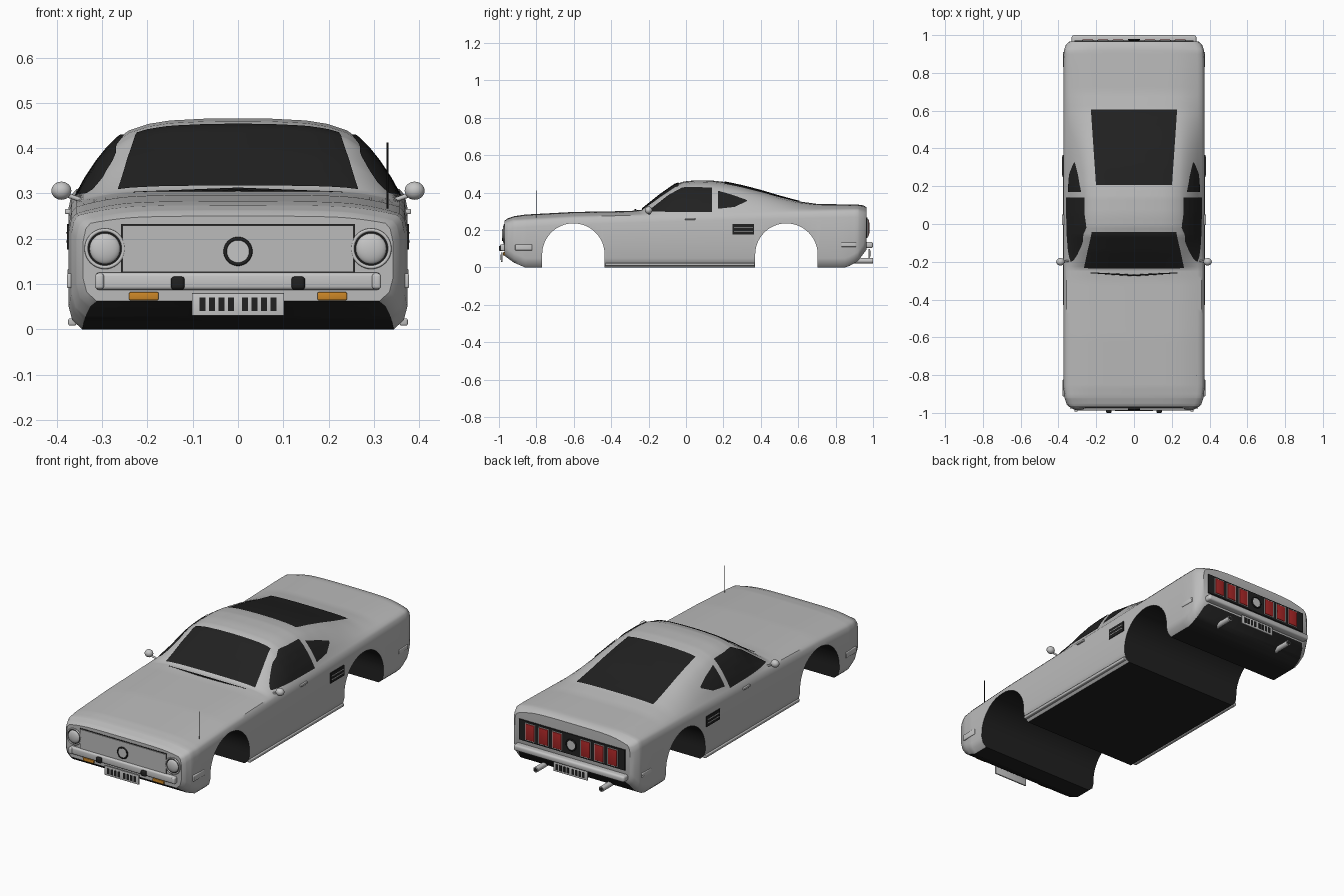
import bpy, bmesh, math
from mathutils import Vector
from mathutils.bvhtree import BVHTree

if "Cube" in bpy.data.objects:
    bpy.data.objects.remove(bpy.data.objects["Cube"])


def material(name, r, g, b):
    m = bpy.data.materials.new(name)
    m.use_nodes = True
    m.diffuse_color = (r, g, b, 1)
    m.node_tree.nodes["Principled BSDF"].inputs["Base Color"].default_value = (r, g, b, 1)
    return m


PAINT = material("grey paint", .5, .5, .5)
BLACK = material("black", .015, .015, .015)
CHROME = material("light trim", .56, .56, .56)
ORANGE = material("orange lens", .6, .24, .02)
RED = material("red lens", .4, .02, .02)


def finish(name, bm, mats, angle=35):
    bmesh.ops.recalc_face_normals(bm, faces=bm.faces)
    mesh = bpy.data.meshes.new(name)
    bm.to_mesh(mesh)
    bm.free()
    for m in mats:
        mesh.materials.append(m)
    ob = bpy.data.objects.new(name, mesh)
    bpy.context.collection.objects.link(ob)
    smooth(ob, angle)
    return ob


def smooth(ob, angle=35):
    bpy.ops.object.select_all(action='DESELECT')
    ob.select_set(True)
    bpy.context.view_layer.objects.active = ob
    bpy.ops.object.shade_smooth_by_angle(angle=math.radians(angle))


def box(name, loc, size, mat, bevel=0):
    bm = bmesh.new()
    bmesh.ops.create_cube(bm, size=1)
    for v in bm.verts:
        v.co = Vector(a * s + c for a, s, c in zip(v.co, size, loc))
    if bevel:
        bmesh.ops.bevel(bm, geom=bm.edges[:], offset=bevel, segments=3, profile=.5, affect='EDGES')
    return finish(name, bm, [mat])


def rod(name, start, end, radius, mat, sides=32):
    a, b = Vector(start), Vector(end)
    bm = bmesh.new()
    bmesh.ops.create_cone(bm, cap_ends=True, segments=sides, radius1=radius,
                          radius2=radius, depth=(b - a).length)
    turn = (b - a).to_track_quat('Z', 'Y')
    for v in bm.verts:
        v.co = turn @ v.co + (a + b) / 2
    return finish(name, bm, [mat])


def ball(name, loc, size, mat):
    bm = bmesh.new()
    bmesh.ops.create_uvsphere(bm, u_segments=24, v_segments=16, radius=1)
    for v in bm.verts:
        v.co = Vector(a * s + c for a, s, c in zip(v.co, size, loc))
    return finish(name, bm, [mat])


def ring(name, loc, radius, tube, mat):
    bpy.ops.mesh.primitive_torus_add(location=loc, rotation=(math.pi / 2, 0, 0), major_segments=40,
                                     minor_segments=10, major_radius=radius, minor_radius=tube)
    ob = bpy.context.object
    ob.name = name
    ob.data.materials.append(mat)
    smooth(ob, 60)


def lerp(points, t):
    for (a, p), (b, q) in zip(points, points[1:]):
        if t <= b:
            return p + (q - p) * max(0, t - a) / (b - a)
    return points[-1][1]


# Body shell: cross-sections lofted from nose to tail
TOP = [(-.97, .25), (-.955, .262), (-.92, .274), (-.86, .283), (-.6, .297), (-.3, .302),
       (-.24, .308), (-.14, .388), (-.06, .444), (-.01, .46), (.05, .466), (.14, .465),
       (.2, .458), (.3, .437), (.4, .411), (.5, .381), (.6, .354), (.7, .34), (.92, .336),
       (.95, .332), (.965, .322)]
BELT = [(-.97, .234), (-.92, .252), (-.6, .27), (0, .288), (.5, .3), (.92, .31), (.965, .294)]
WIDTH = [(-.97, .342), (-.955, .356), (-.92, .368), (-.86, .374), (.86, .374), (.92, .371),
         (.95, .36), (.965, .343)]
FLOOR = [(-.97, .062), (-.92, .026), (-.86, 0), (.86, 0), (.92, .035), (.965, .095)]
DOME = [(1, 0), (.94, .23), (.87, .45), (.8, .63), (.735, .76), (.67, .85), (.55, .93),
        (.42, .972), (.2, .995), (0, 1)]


def section(y):
    top, belt, w, floor = (lerp(p, y) for p in (TOP, BELT, WIDTH, FLOOR))
    half = [(0, floor), (w - .03, floor), (w - .008, floor + .02), (w, floor + .05),
            (w, belt - .04), (w - .006, belt - .012)]
    half += [((w - .016) * x, belt + (top - belt) * h) for x, h in DOME]
    return half + [(-x, z) for x, z in half[-2:0:-1]]


stations = sorted({round(-.95 + i * .025, 3) for i in range(77)} | {y for y, _ in TOP})
bm = bmesh.new()
loops = [[bm.verts.new((x, y, z)) for x, z in section(y)] for y in stations]
count = len(loops[0])
for a, b in zip(loops, loops[1:]):
    for i in range(count):
        j = (i + 1) % count
        f = bm.faces.new((a[i], a[j], b[j], b[i]))
        f.material_index = int(i in (0, count - 1))
bm.faces.new(loops[0])
bm.faces.new(loops[-1])
bmesh.ops.recalc_face_normals(bm, faces=bm.faces)
surface = BVHTree.FromBMesh(bm)
body = finish("body_shell", bm, [PAINT, BLACK])

# Wheel arches cut right through the body
for y in (-.602, .537):
    bm = bmesh.new()
    arc = [(y + .167 * math.cos(math.pi * i / 32), .069 + .167 * math.sin(math.pi * i / 32))
           for i in range(33)]
    arc += [(y - .167, -.1), (y + .167, -.1)]
    face = bm.faces.new([bm.verts.new((-.5, p, z)) for p, z in arc])
    grown = bmesh.ops.extrude_face_region(bm, geom=[face])["geom"]
    bmesh.ops.translate(bm, vec=(1, 0, 0), verts=[g for g in grown if isinstance(g, bmesh.types.BMVert)])
    for f in bm.faces:
        f.material_index = 1
    cutter = finish("arch_cutter", bm, [PAINT, BLACK])
    cutter.hide_render = True
    mod = body.modifiers.new("arch", 'BOOLEAN')
    mod.operation, mod.solver, mod.object = 'DIFFERENCE', 'EXACT', cutter
    bpy.context.view_layer.objects.active = body
    bpy.ops.object.modifier_apply(modifier="arch")
    bpy.data.objects.remove(cutter)
smooth(body)


# Glass: thin patches between two edges, laid on the body surface
def glass(name, low, high, place, direction, n=20):
    bm = bmesh.new()
    grid = []
    for i in range(n + 1):
        row = []
        for k in range(n + 1):
            s, t = k / n, i / n
            u = lerp([(j / (len(low) - 1), Vector(p)) for j, p in enumerate(low)], s)
            v = lerp([(j / (len(high) - 1), Vector(p)) for j, p in enumerate(high)], s)
            hit, normal, _, _ = surface.ray_cast(place(u.lerp(v, t)), direction)
            row.append(bm.verts.new(hit + normal * .004))
        grid.append(row)
    for a, b in zip(grid, grid[1:]):
        for k in range(n):
            bm.faces.new((a[k], a[k + 1], b[k + 1], b[k]))
    return finish(name, bm, [BLACK])


down = Vector((0, 0, -1))
above = lambda p: Vector((p.x, p.y, 1))
glass("windshield", [(-.265, -.232), (.265, -.232)], [(-.222, -.04), (.222, -.04)], above, down)
glass("rear_window", [(-.2, .205), (.2, .205)], [(-.228, .605), (.228, .605)], above, down)
for side, s in (("left", 1), ("right", -1)):
    beside = lambda p: Vector((s, p.x, p.y))
    inward = Vector((-s, 0, 0))
    glass(side + "_door_window", [(-.2, .297), (-.08, .295), (.02, .294), (.14, .294)],
          [(-.19, .308), (-.09, .387), (-.015, .427), (.14, .425)], beside, inward)
    glass(side + "_quarter_window", [(.17, .312), (.26, .322), (.325, .352)],
          [(.17, .408), (.25, .385), (.325, .358)], beside, inward)

    # Flank details
    box(side + "_side_vent", (s * .374, .307, .204), (.008, .115, .056), BLACK)
    for z in (.194, .213):
        box(side + "_vent_slat", (s * .378, .307, z), (.004, .1, .004), CHROME)
    box(side + "_door_handle", (s * .376, .022, .26), (.012, .055, .011), CHROME, .003)
    box(side + "_front_marker", (s * .372, -.868, .107), (.012, .09, .032), CHROME, .004)
    box(side + "_rear_marker", (s * .371, .87, .122), (.012, .08, .024), CHROME, .004)
    box(side + "_sill", (s * .366, -.032, .016), (.018, .8, .016), PAINT, .004)
    ball(side + "_mirror", (s * .39, -.2, .306), (.022, .02, .02), CHROME)
    rod(side + "_mirror_stalk", (s * .345, -.195, .285), (s * .388, -.2, .3), .005, CHROME, 12)

    # Nose details
    x = s * .294
    rod(side + "_headlight_bowl", (x, -.95, .178), (x, -.974, .178), .043, BLACK)
    ring(side + "_headlight_rim", (x, -.974, .178), .041, .004, CHROME)
    ball(side + "_headlight_lens", (x, -.973, .178), (.034, .012, .034), CHROME)
    box(side + "_turn_signal", (s * .208, -.968, .073), (.065, .02, .018), ORANGE, .003)
    box(side + "_bumper_guard", (s * .133, -.985, .102), (.03, .03, .029), BLACK, .007)
    box(side + "_bumper_end", (s * .306, -.978, .106), (.02, .03, .034), CHROME, .006)

    # Tail details
    for x in (.085, .165, .245):
        box(side + "_tail_light", (s * x, .972, .212), (.054, .012, .086), RED, .003)
        box(side + "_tail_light_frame", (s * x, .97, .212), (.06, .009, .092), CHROME)
    rod(side + "_exhaust", (s * .195, .85, .036), (s * .195, 1, .036), .014, CHROME, 24)
    rod(side + "_exhaust_bore", (s * .195, .99, .036), (s * .195, 1.001, .036), .01, BLACK, 24)

box("grille_surround", (0, -.968, .178), (.516, .01, .109), BLACK)
box("grille_panel", (0, -.971, .178), (.51, .012, .103), PAINT)
box("front_bumper", (0, -.974, .106), (.63, .026, .038), CHROME, .008)
box("rear_bumper", (0, .977, .12), (.66, .045, .032), CHROME, .01)
box("tail_panel", (0, .965, .212), (.63, .012, .11), BLACK)

# Plain round badges and number plates at both ends
for end, y, d, z, plate_z in (("front", -.977, -1, .172, .055), ("rear", .972, 1, .212, .075)):
    rod(end + "_badge", (0, y - d * .01, z), (0, y + d * .006, z), .027, CHROME)
    ring(end + "_badge_rim", (0, y + d * .004, z), .028, .004, BLACK)
    py = y + d * .008
    box(end + "_plate", (0, py, plate_z), (.204, .008, .05), CHROME, .002)
    for i in range(8):
        x = (i - 3.5) * .021 + (.005 if i > 3 else -.005)
        box(end + "_plate_bar", (x, py + d * .004, plate_z), (.014, .003, .03), BLACK)

# Aerial and wiper strip
rod("aerial", (.33, -.8, .26), (.33, -.8, .412), .002, BLACK, 8)
for s in (-1, 1):
    rod("wiper", (0, -.272, .309), (s * .23, -.258, .3), .004, BLACK, 8)
